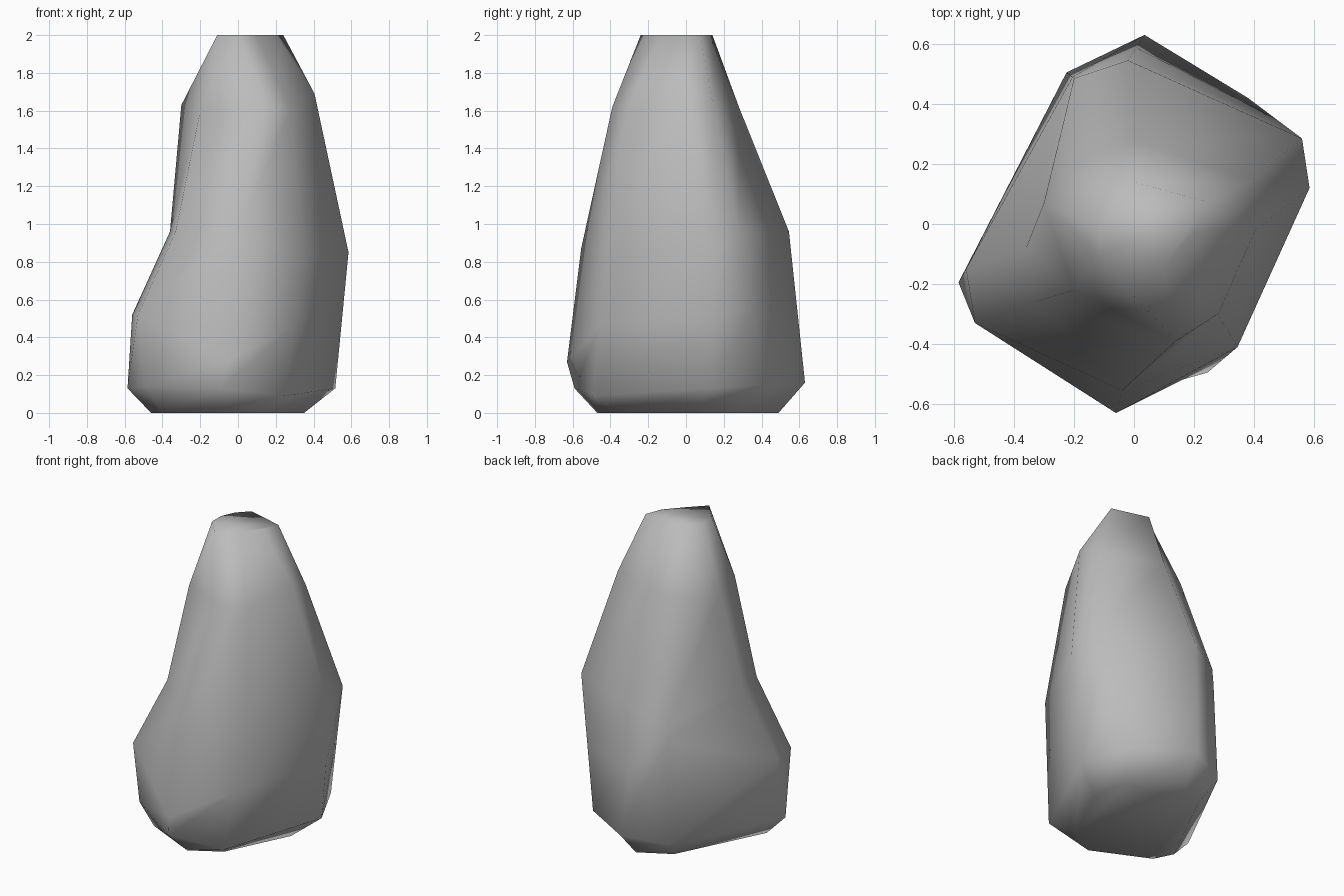
import bpy
import bmesh
from mathutils import Vector

cube = bpy.data.objects.get("Cube")
if cube:
    bpy.data.objects.remove(cube)

HEIGHT = 2

# Stone colour
stone = bpy.data.materials.new("stone_grey")
stone.use_nodes = True
colour = (0.5, 0.5, 0.5, 1)
stone.diffuse_color = colour
stone.node_tree.nodes["Principled BSDF"].inputs["Base Color"].default_value = colour


def ridge(base, skirt, waist, shoulder, crown, foot=None):
    """One ridge of the boulder from ground to top; a plain ridge runs straight
    from skirt to waist, while a given foot point makes it bulge."""
    skirt, waist = Vector(skirt), Vector(waist)
    middle = Vector(foot) if foot else skirt.lerp(waist, 0.5)
    return [Vector((*base, 0)), skirt, middle, waist,
            Vector(shoulder), Vector((*crown, HEIGHT))]


# Ridges around the boulder, counter-clockwise seen from below
back = ridge(base=(0.02, 0.49), skirt=(0.035, 0.63, 0.16),
             waist=(-0.02, 0.545, 0.96), shoulder=(0, 0.28, 1.62),
             crown=(0, 0.14))
back_right = ridge(base=(-0.18, 0.38), skirt=(-0.225, 0.505, 0.12),
                   foot=(-0.205, 0.49, 0.78), waist=(-0.2, 0.485, 0.88),
                   shoulder=(-0.2, 0.19, 1.6), crown=(-0.07, 0.07))
foot_back = ridge(base=(-0.46, -0.18), skirt=(-0.585, -0.195, 0.13),
                  foot=(-0.56, -0.15, 0.52), waist=(-0.36, -0.08, 0.96),
                  shoulder=(-0.3, 0.07, 1.63), crown=(-0.11, -0.02))
foot_front = ridge(base=(-0.4, -0.3), skirt=(-0.49, -0.32, 0.14),
                   foot=(-0.53, -0.33, 0.52), waist=(-0.33, -0.26, 0.96),
                   shoulder=(-0.2, -0.22, 1.6), crown=(-0.11, -0.11))
front = ridge(base=(-0.04, -0.47), skirt=(-0.09, -0.59, 0.13),
              foot=(-0.06, -0.63, 0.27), waist=(-0.04, -0.555, 0.87),
              shoulder=(0.14, -0.39, 1.62), crown=(0, -0.24))
front_left = ridge(base=(0.15, -0.36), skirt=(0.245, -0.495, 0.09),
                   waist=(0.345, -0.41, 0.84), shoulder=(0.28, -0.3, 1.6),
                   crown=(0.1, -0.14))
left_front = ridge(base=(0.35, 0.05), skirt=(0.515, 0.13, 0.13),
                   waist=(0.585, 0.12, 0.85), shoulder=(0.405, -0.02, 1.69),
                   crown=(0.2, -0.03))
left_back = ridge(base=(0.3, 0.28), skirt=(0.38, 0.42, 0.15),
                  waist=(0.56, 0.285, 0.95), shoulder=(0.39, 0.145, 1.62),
                  crown=(0.24, 0.075))

bm = bmesh.new()
ridges = [[bm.verts.new(point) for point in points]
          for points in (back, back_right, foot_back, foot_front,
                         front, front_left, left_front, left_back)]

# Walls between neighbouring ridges, then flat caps
for here, there in zip(ridges, ridges[1:] + ridges[:1]):
    for k in range(len(here) - 1):
        bm.faces.new((here[k], there[k], there[k + 1], here[k + 1]))
for end in (0, -1):
    bm.faces.new([points[end] for points in ridges])
bmesh.ops.recalc_face_normals(bm, faces=bm.faces)
for face in bm.faces:
    face.smooth = True

mesh = bpy.data.meshes.new("boulder")
bm.to_mesh(mesh)
bm.free()
mesh.materials.append(stone)
boulder = bpy.data.objects.new("boulder", mesh)
bpy.context.collection.objects.link(boulder)
